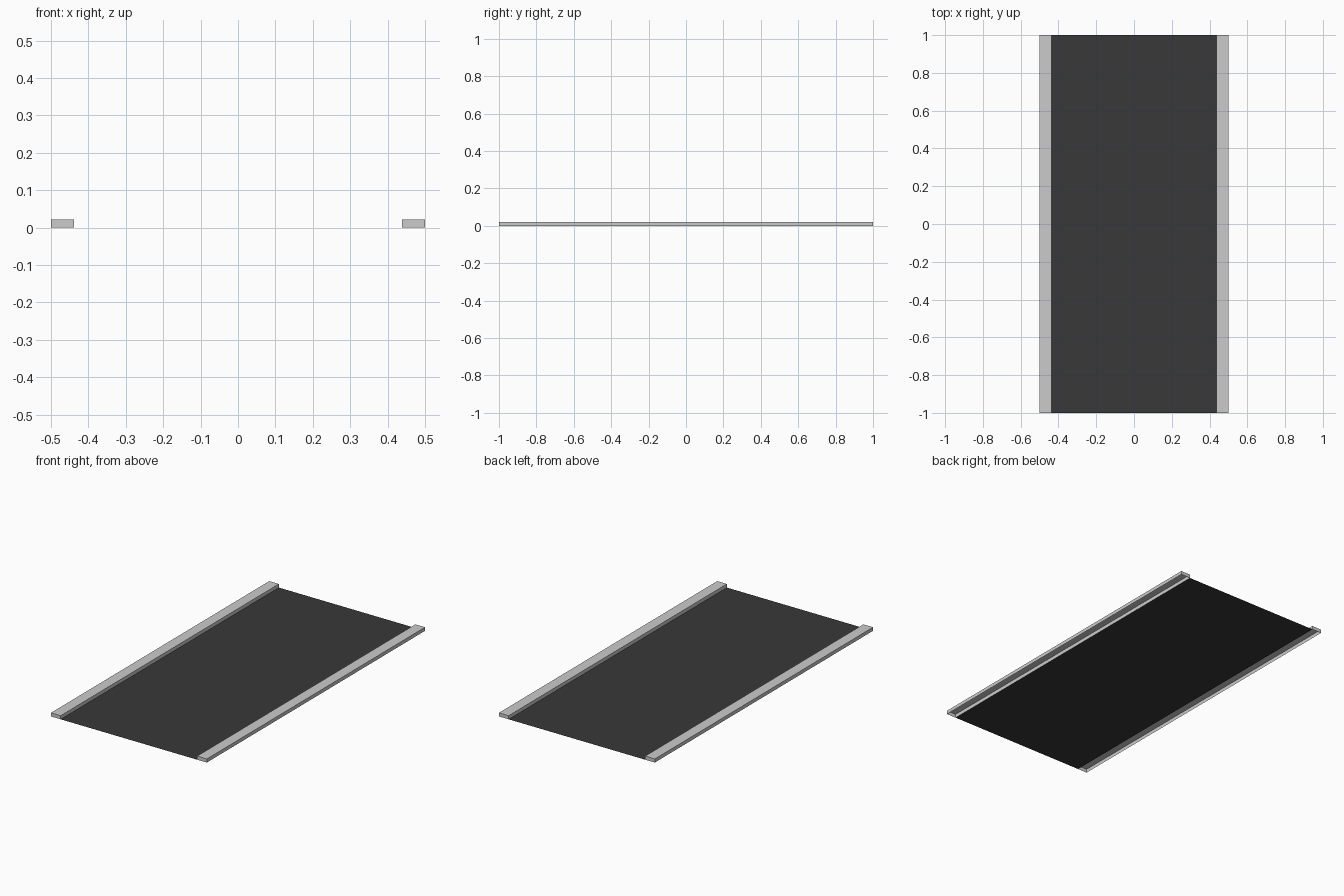
import bpy
import bmesh

if "Cube" in bpy.data.objects:
    bpy.data.objects.remove(bpy.data.objects["Cube"])

HALF_LEN, HALF_W, INNER, HEIGHT = 1.0, 0.5, 0.438, 0.021


def finish(name, bm):
    mesh = bpy.data.meshes.new(name)
    bm.to_mesh(mesh)
    bm.free()
    obj = bpy.data.objects.new(name, mesh)
    bpy.context.collection.objects.link(obj)
    return obj


# Road surface: a single flat sheet on the ground
bm = bmesh.new()
bm.faces.new([bm.verts.new((x * INNER, y * HALF_LEN, 0))
              for x, y in ((-1, -1), (1, -1), (1, 1), (-1, 1))])
road = finish("road_surface", bm)
asphalt = bpy.data.materials.new("asphalt")
asphalt.diffuse_color = (0.04, 0.04, 0.04, 1)
asphalt.use_nodes = True
asphalt.node_tree.nodes["Principled BSDF"].inputs["Base Color"].default_value = asphalt.diffuse_color
road.data.materials.append(asphalt)

# Raised kerbs on both sides, open underneath
for name, side in (("left_kerb", -1), ("right_kerb", 1)):
    bm = bmesh.new()
    bmesh.ops.create_cube(bm, size=1)
    bmesh.ops.scale(bm, vec=(HALF_W - INNER, 2 * HALF_LEN, HEIGHT), verts=bm.verts)
    bmesh.ops.translate(bm, vec=(side * (HALF_W + INNER) / 2, 0, HEIGHT / 2), verts=bm.verts)
    bm.normal_update()
    bottom = [f for f in bm.faces if f.normal.z < -0.5]
    bmesh.ops.delete(bm, geom=bottom, context='FACES_ONLY')
    finish(name, bm)
